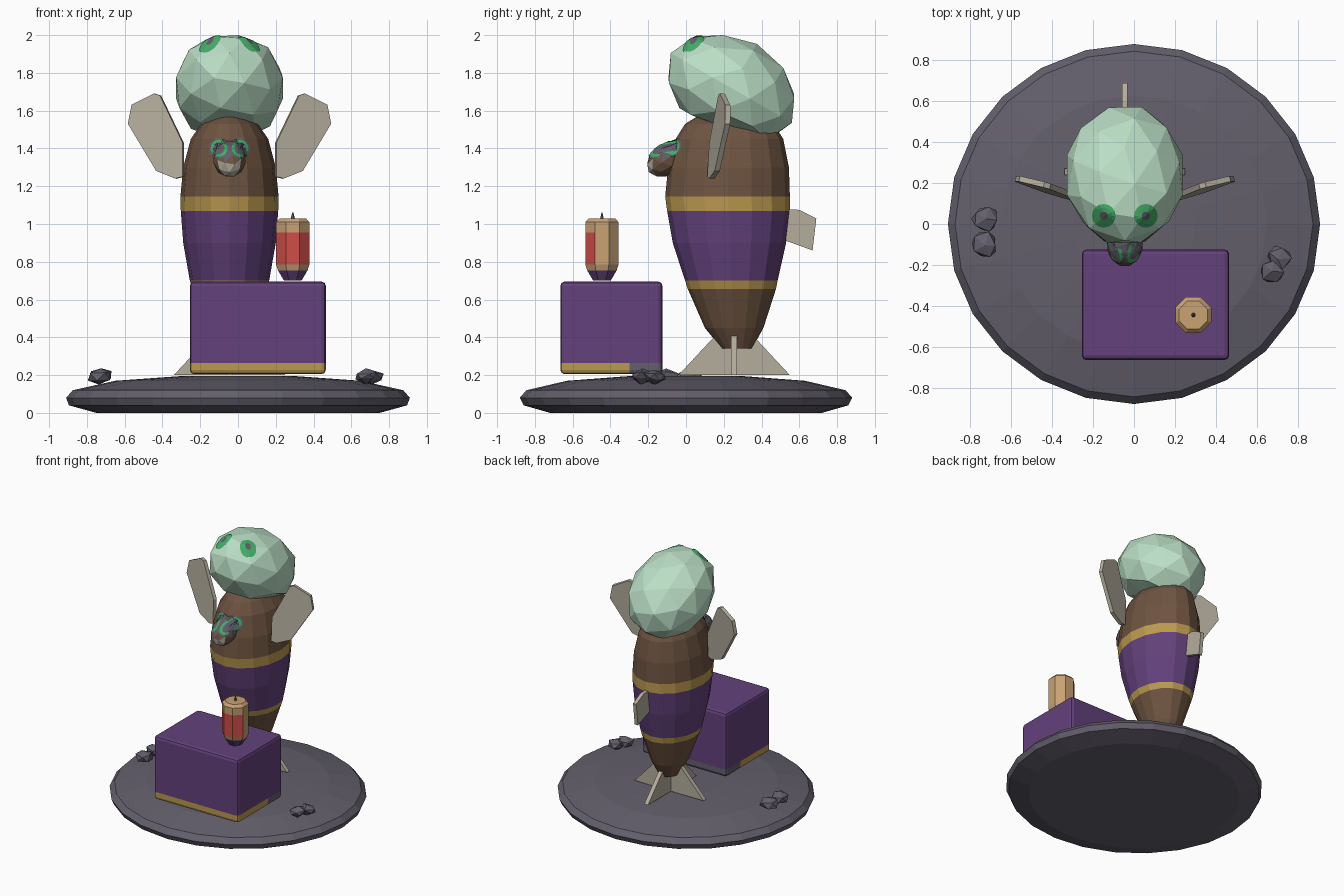
import bpy, bmesh, math, random
from math import sin, cos, pi
from mathutils import Vector, Matrix
from mathutils.bvhtree import BVHTree

if "Cube" in bpy.data.objects:
    bpy.data.objects.remove(bpy.data.objects["Cube"])
random.seed(4)
MID = -0.045  # the figure's own centre line in x

COLOURS = {
    "slate": (.125, .115, .15), "mint": (.50, .74, .57), "brown": (.155, .088, .052),
    "purple": (.125, .053, .20), "gold": (.50, .32, .08), "beige": (.46, .42, .34),
    "tan": (.58, .36, .17), "red": (.62, .075, .065), "green": (.06, .42, .14),
}
MATS = {}
for key, rgb in COLOURS.items():
    m = bpy.data.materials.new(key)
    m.use_nodes = True
    m.diffuse_color = (*rgb, 1)
    bsdf = m.node_tree.nodes["Principled BSDF"]
    bsdf.inputs["Base Color"].default_value = (*rgb, 1)
    bsdf.inputs["Roughness"].default_value = 0.8
    MATS[key] = m
NAMES = list(COLOURS)


def finish(name, bm, paint, normals=True):
    """Turn a bmesh into an object; paint is a colour name or a rule on faces."""
    if normals:
        bmesh.ops.recalc_face_normals(bm, faces=bm.faces)
    bm.normal_update()
    used = []
    for f in bm.faces:
        colour = paint(f) if callable(paint) else paint
        if colour not in used:
            used.append(colour)
        f.material_index = used.index(colour)
    me = bpy.data.meshes.new(name)
    bm.to_mesh(me)
    bm.free()
    for colour in used:
        me.materials.append(MATS[colour])
    ob = bpy.data.objects.new(name, me)
    bpy.context.collection.objects.link(ob)
    return ob


def loft(name, rings, cx, sides, paint, phase=0.0):
    """Stack elliptical rings (z, half width, half depth, centre y)."""
    bm = bmesh.new()
    loops = []
    for z, rx, ry, cy in rings:
        angles = [2 * pi * i / sides + phase for i in range(sides)]
        loops.append([bm.verts.new((cx + rx * cos(a), cy + ry * sin(a), z)) for a in angles])
    for lo, hi in zip(loops, loops[1:]):
        for i in range(sides):
            j = (i + 1) % sides
            bm.faces.new((lo[i], lo[j], hi[j], hi[i]))
    bm.faces.new(loops[0][::-1])
    bm.faces.new(loops[-1])
    return finish(name, bm, paint)


def plate(name, points, place, thickness, colour="beige"):
    """Flat outline placed in space and thickened."""
    bm = bmesh.new()
    bm.faces.new([bm.verts.new(place(a, b)) for a, b in points])
    ob = finish(name, bm, colour)
    mod = ob.modifiers.new("thickness", "SOLIDIFY")
    mod.thickness = thickness
    mod.offset = 0
    return ob


def ball(centre, size, tilt=0.0, detail=2):
    bm = bmesh.new()
    mat = (Matrix.Translation(centre) @ Matrix.Rotation(tilt, 4, "X")
           @ Matrix.Diagonal((*size, 1)))
    bmesh.ops.create_icosphere(bm, subdivisions=detail, radius=1, matrix=mat)
    return bm


def surface(*objects):
    return [BVHTree.FromPolygons([v.co for v in o.data.vertices],
                                 [p.vertices for p in o.data.polygons]) for o in objects]


def painted_disc(name, trees, start, u, v, bands):
    """Concentric coloured bands laid onto a surface, cast along u x v."""
    u, v = Vector(u), Vector(v)
    direction = u.cross(v)
    sides = 16

    def cast(p):
        hits = [t.ray_cast(p, direction) for t in trees]
        hits = [h for h in hits if h[0] is not None]
        return min(hits, key=lambda h: h[3])[0] - direction * 0.005

    bm = bmesh.new()
    start = Vector(start)
    previous = bm.verts.new(cast(start))
    colour_of = {}
    for radius, colour in bands:
        ring = [bm.verts.new(cast(start + radius * (u * cos(2 * pi * i / sides)
                                                    + v * sin(2 * pi * i / sides))))
                for i in range(sides)]
        for i in range(sides):
            j = (i + 1) % sides
            if isinstance(previous, list):
                f = bm.faces.new((ring[j], ring[i], previous[i], previous[j]))
            else:
                f = bm.faces.new((ring[j], ring[i], previous))
            colour_of[f] = colour
        previous = ring
    return finish(name, bm, lambda f: colour_of[f], normals=False)


# Stone base and loose rocks
loft("base", [(0, .75, .72, 0), (.04, .895, .86, 0), (.08, .91, .88, 0), (.12, .875, .845, 0),
              (.17, .65, .63, 0), (.195, .3, .3, 0)], 0, 24, "slate")
for i, (x, y, r) in enumerate([(-.73, .025, .068), (-.73, -.10, .066),
                               (.71, -.165, .06), (.675, -.235, .058)]):
    rock = ball((x, y, .195), (r, r, r * .65), detail=1)
    for vert in rock.verts:
        vert.co += Vector([random.uniform(-.008, .008) for _ in range(3)])
    finish(f"rock_{i + 1}", rock, "slate")


# Body with painted bands
def body_paint(f):
    z = f.calc_center_median().z
    if z < .655 or z > 1.145:
        return "brown"
    return "purple" if .70 < z < 1.07 else "gold"


body = loft("body", [(.34, .07, .08, .27), (.45, .125, .155, .255), (.655, .195, .233, .243),
                     (.70, .21, .245, .24), (.9, .245, .30, .23), (1.07, .258, .325, .225),
                     (1.145, .26, .33, .22), (1.3, .245, .32, .225), (1.45, .205, .285, .23),
                     (1.53, .15, .235, .23), (1.57, .08, .17, .23)], MID, 16, body_paint)

# Tilted head, flattened underneath
head_bm = ball((MID, .24, 1.72), (.297, .37, .27), -math.radians(30), 3 - 1)
for vert in head_bm.verts:
    vert.co.z = min(2.0, max(vert.co.z, 1.61 - .32 * (vert.co.y + .1)))
head = finish("head", head_bm, "mint")


# Snout
def snout_paint(f):
    c = f.calc_center_median()
    if c.z > 1.355:
        return "slate"
    return "beige" if c.y < -.165 and c.z < 1.33 else "brown"


snout = finish("snout", ball((MID, -.10, 1.345), (.09, .12, .085), math.radians(36)), snout_paint)

# Painted eyes on the head and around the snout
head_tree, face_trees = surface(head), surface(body, snout)
for side, s in (("left", 1), ("right", -1)):
    painted_disc(f"head_eye_{side}", head_tree, (MID + s * .103, .04, 3), (0, 1, 0), (1, 0, 0),
                 [(.02, "slate"), (.04, "green"), (.058, "green")])
    painted_disc(f"face_eye_{side}", face_trees, (MID + s * .056, -2, 1.4), (0, 0, 1), (1, 0, 0),
                 [(.015, "slate"), (.03, "slate"), (.045, "green"), (.055, "slate")])

# Arm fins
ARM = [(.245, 1.25), (.285, 1.24), (.385, 1.28), (.535, 1.53), (.515, 1.63),
       (.395, 1.69), (.365, 1.68), (.245, 1.43)]
for side, s in (("left", 1), ("right", -1)):
    plate(f"arm_fin_{side}", ARM,
          lambda a, b, s=s: (MID + s * a, .125 + (a - .245) * .27 + (b - 1.24) * .06, b), .028)

# Back fin and crossed tail fins
plate("back_fin", [(.50, 1.08), (.60, 1.075), (.69, 1.03), (.67, .86), (.56, .90), (.50, .92)],
      lambda a, b: (MID, a, b), .028)
TAIL = [(-.295, .20), (-.09, .42), (.09, .42), (.295, .20)]
plate("tail_fin_long", TAIL, lambda a, b: (MID, .255 + a, b), .032)
plate("tail_fin_cross", TAIL, lambda a, b: (MID + a, .255, b), .032)


# Crate with a trimmed foot
def crate_paint(f):
    c = f.calc_center_median()
    if c.z > .265:
        return "purple"
    return "gold" if c.y < -.3 else "slate"


crate = bmesh.new()
bmesh.ops.create_cube(crate, size=1, matrix=Matrix.Translation((.105, -.395, .45))
                      @ Matrix.Diagonal((.72, .54, .49, 1)))
bmesh.ops.bevel(crate, geom=crate.edges[:], offset=.022, segments=2, profile=.5, affect="EDGES")
for co, no in (((0, 0, .265), (0, 0, 1)), ((0, -.3, 0), (0, 1, 0))):
    bmesh.ops.bisect_plane(crate, geom=crate.verts[:] + crate.edges[:] + crate.faces[:],
                           plane_co=co, plane_no=no)
finish("crate", crate, crate_paint)


# Canister with label and wick
def can_paint(f):
    z = f.calc_center_median().z
    if z < .755:
        return "purple"
    return "red" if .785 < z < .955 and f.normal.y < -.3 else "tan"


CAN = [(.70, .05), (.755, .085), (.785, .095), (.955, .095), (1.01, .095), (1.03, .075)]
loft("canister", [(z, r, r, -.445) for z, r in CAN], .29, 8, can_paint, pi / 8)
loft("wick", [(1.025, .012, .012, -.445), (1.06, .003, .003, -.445)], .29, 6, "slate")
